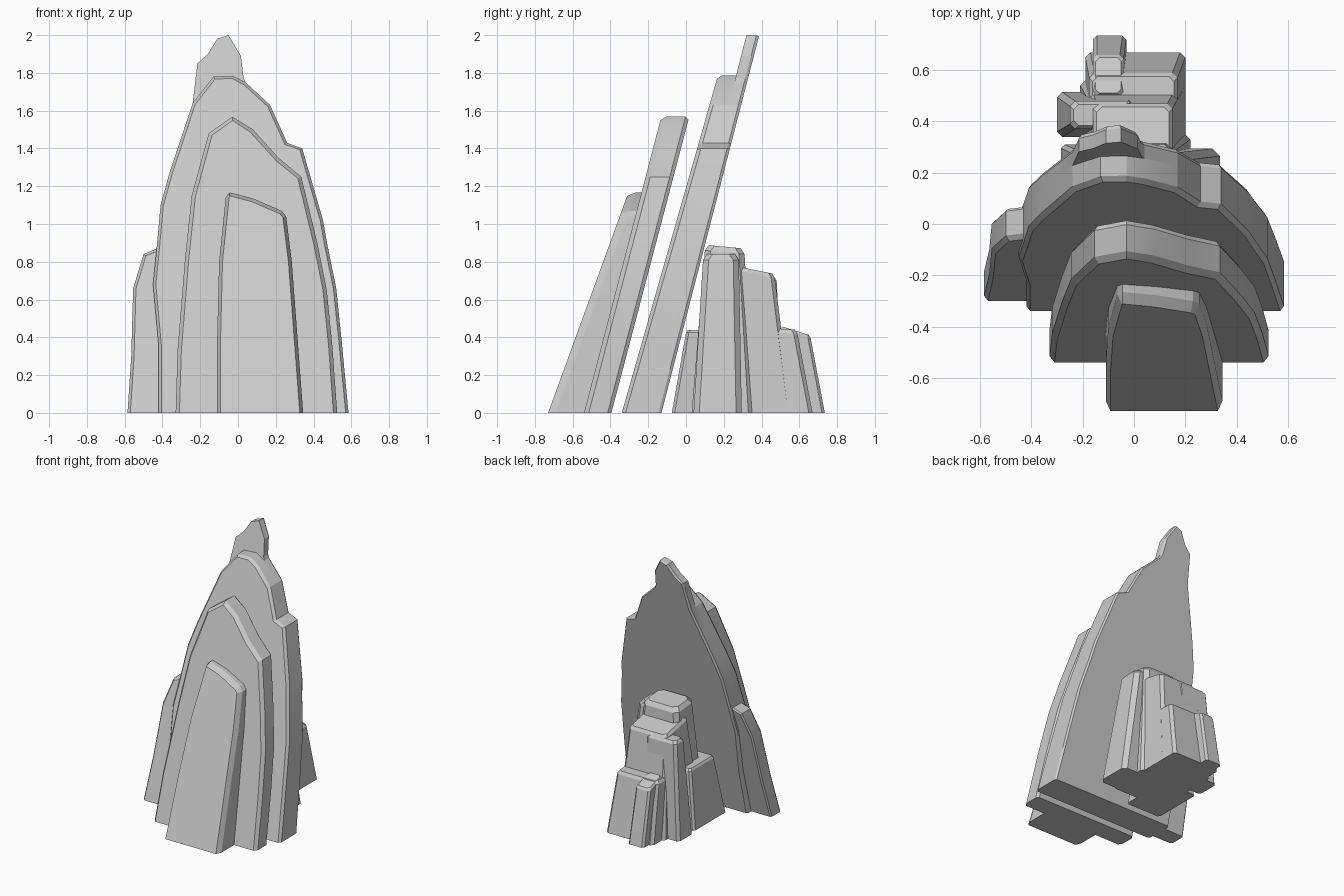
import bpy
import bmesh
from mathutils import Vector

default_cube = bpy.data.objects.get("Cube")
if default_cube:
    bpy.data.objects.remove(default_cube, do_unlink=True)

# One plain stone material
stone = bpy.data.materials.new("stone_grey")
stone.use_nodes = True
stone_colour = (0.6, 0.6, 0.6, 1.0)
stone.diffuse_color = stone_colour
stone.node_tree.nodes["Principled BSDF"].inputs["Base Color"].default_value = stone_colour


def loft(name, rings):
    """Skin a stack of equal-length point rings and close both ends."""
    bm = bmesh.new()
    rows = [[bm.verts.new(point) for point in ring] for ring in rings]
    count = len(rows[0])
    for lower, upper in zip(rows, rows[1:]):
        for i in range(count):
            j = (i + 1) % count
            bm.faces.new((lower[i], lower[j], upper[j], upper[i]))
    bm.faces.new(rows[0])
    bm.faces.new(rows[-1])
    bmesh.ops.remove_doubles(bm, verts=bm.verts, dist=0.0005)
    bmesh.ops.recalc_face_normals(bm, faces=bm.faces)
    mesh = bpy.data.meshes.new(name)
    bm.to_mesh(mesh)
    bm.free()
    mesh.materials.append(stone)
    obj = bpy.data.objects.new(name, mesh)
    bpy.context.collection.objects.link(obj)
    bpy.ops.object.select_all(action='DESELECT')
    obj.select_set(True)
    bpy.context.view_layer.objects.active = obj
    bpy.ops.object.shade_smooth_by_angle(angle=0.3)
    return obj


def inset(outline, amount):
    """Move an open outline inwards while its feet stay on the ground."""
    points = [Vector(p) for p in outline]
    last = len(points) - 1
    result = []
    for i, p in enumerate(points):
        along = (points[min(i + 1, last)] - points[max(i - 1, 0)]).normalized()
        moved = p + Vector((along.y, -along.x)) * amount
        if i in (0, last):
            moved.y = 0
        result.append(moved)
    return result


def slab(name, outline, front, back, front_edge=(0, 0), back_edge=(0, 0)):
    """Leaning slab; front and back are (foot y, lean), edges are (inset, depth)."""
    def ring(amount, plane, shift):
        return [(x, plane[0] + plane[1] * z + shift, z) for x, z in inset(outline, amount)]
    return loft(name, [
        ring(front_edge[0], front, 0),
        ring(0, front, front_edge[1]),
        ring(0, back, -back_edge[1]),
        ring(back_edge[0], back, 0),
    ])


def block(name, base, top, z_front, z_back, cut=0.02):
    """Tapered boulder with cut corners; base and top are (x0, x1, y0, y1)."""
    def ring(rect, height, shrink):
        x0, x1, y0, y1 = rect
        x0, x1, y0, y1 = x0 + shrink, x1 - shrink, y0 + shrink, y1 - shrink
        corners = [(x0 + cut, y0), (x1 - cut, y0), (x1, y0 + cut), (x1, y1 - cut),
                   (x1 - cut, y1), (x0 + cut, y1), (x0, y1 - cut), (x0, y0 + cut)]
        return [(x, y, height(y)) for x, y in corners]

    def top_height(y):
        return z_front + (z_back - z_front) * (y - top[2]) / (top[3] - top[2])
    return loft(name, [
        ring(base, lambda y: 0, 0),
        ring(top, lambda y: top_height(y) - cut, 0),
        ring(top, top_height, cut * 0.7),
    ])


# Tall slab: both layers share the flanks, only the crest differs
left_flank = [(-.42, 0), (-.42, .35), (-.45, .68), (-.43, .88), (-.41, 1.1),
              (-.36, 1.28), (-.3, 1.46), (-.24, 1.64)]
right_flank = [(.04, 1.75), (.17, 1.63), (.26, 1.43), (.34, 1.4), (.45, 1.02),
               (.475, .88), (.52, .66), (.55, .37), (.585, 0)]
front_crest = [(-.13, 1.78), (-.03, 1.785)]
spike_crest = [(-.215, 1.85), (-.16, 1.9), (-.11, 1.98), (-.05, 2), (.015, 1.89), (.03, 1.77)]
seam = (-.19, .255)
slab("tall_slab_front", left_flank + front_crest + right_flank,
     (-.34, .285), seam, front_edge=(.015, .02))
slab("tall_slab_spike", left_flank + spike_crest + right_flank,
     seam, (-.13, .259), back_edge=(.01, .015))

# Middle slab
middle = [(-.33, 0), (-.32, .33), (-.28, .82), (-.245, 1.15), (-.155, 1.48), (-.03, 1.568),
          (.08, 1.5), (.215, 1.35), (.335, 1.25), (.42, .9), (.47, .65), (.5, .35), (.525, 0)]
slab("middle_slab", middle, (-.54, .261), (-.395, .263), (.02, .025), (.015, .02))

# Front slab, its back sunk into the middle slab
front = [(-.11, 0), (-.11, .4), (-.1, .8), (-.065, 1.14), (-.045, 1.167), (.08, 1.135),
         (.23, 1.07), (.255, 1.04), (.285, .8), (.315, .4), (.345, 0)]
slab("front_slab", front, (-.73, .364), (-.5, .263), (.018, .04))

# Small slab on the right flank
side = [(-.585, 0), (-.565, .3), (-.555, .66), (-.5, .84), (-.42, .875), (-.38, .87), (-.36, 0)]
slab("side_slab", side, (-.3, .28), (-.175, .28), (.015, .02), (.01, .01))

# Stepped boulders behind the slabs
block("rear_core", (-.2, .22, .03, .36), (-.14, .15, .1, .31), .89, .87, .03)
block("rear_shoulder", (-.05, .335, .04, .295), (-.05, .21, .09, .28), .84, .84, .03)
block("rear_upper_step", (-.21, .2, .1, .56), (-.16, .15, .2, .47), .79, .735)
block("rear_lower_step", (-.19, .2, .3, .67), (-.175, .17, .3, .59), .45, .44)
block("rear_post", (-.16, -.03, .5, .735), (-.16, -.04, .5, .66), .46, .41, .015)
block("rear_side_post", (-.3, 0, .34, .515), (-.25, 0, .37, .48), .72, .72)
block("rear_side_foot", (-.285, 0, -.075, .31), (-.24, 0, 0, .29), .44, .44, .015)
